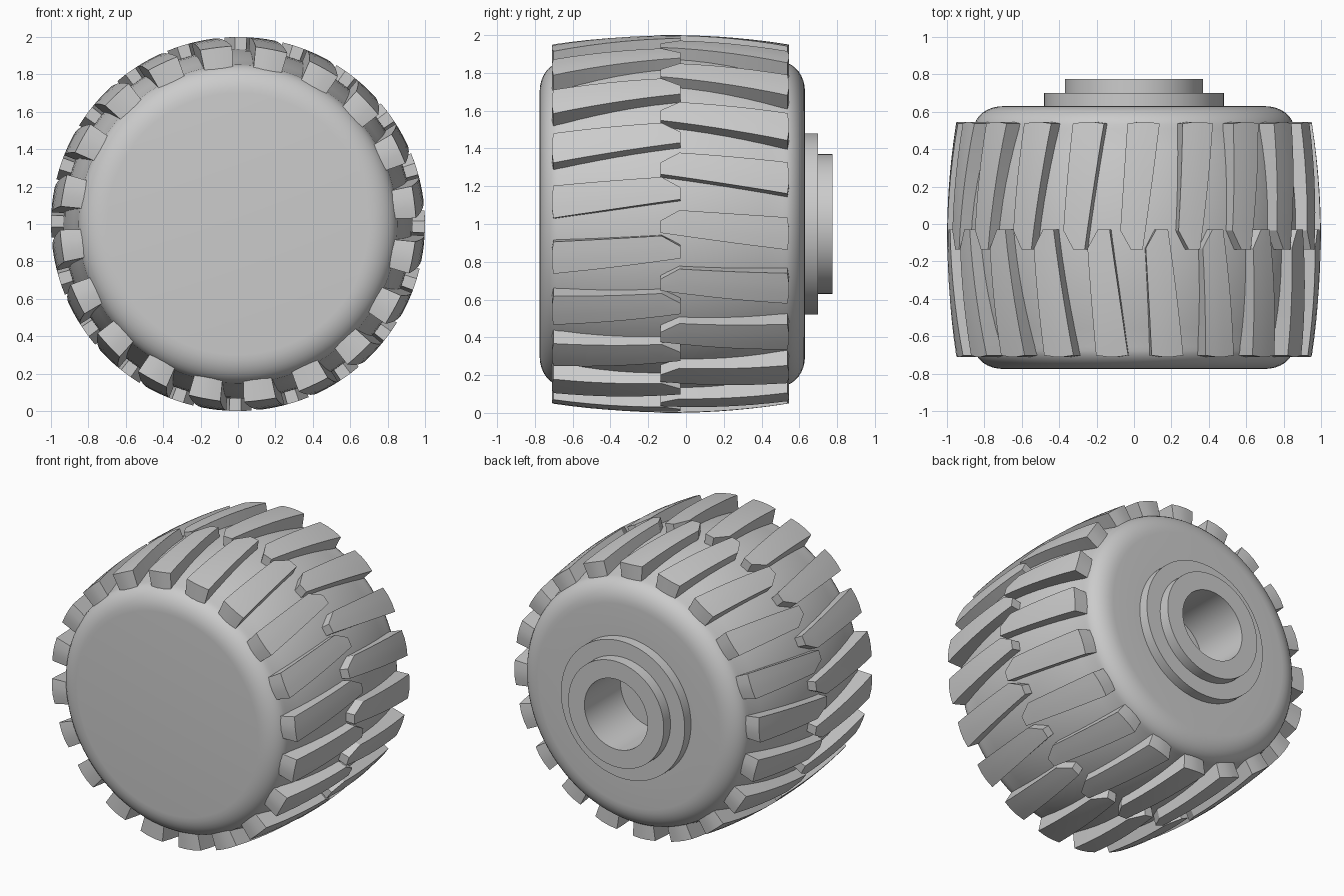
import bpy, bmesh, math

if "Cube" in bpy.data.objects:
    bpy.data.objects.remove(bpy.data.objects["Cube"])

gray = bpy.data.materials.new("mid_gray")
gray.diffuse_color = (0.6, 0.6, 0.6, 1)
gray.use_nodes = True
gray.node_tree.nodes["Principled BSDF"].inputs["Base Color"].default_value = gray.diffuse_color

MID = -0.0725       # middle of the wheel body along y
LUG_MID = -0.0825   # middle of the tread along y


def polar(r, y, a):
    return (r * math.cos(a), y, 1 + r * math.sin(a))


def finish(name, bm, angle=30):
    me = bpy.data.meshes.new(name)
    bm.to_mesh(me)
    bm.free()
    ob = bpy.data.objects.new(name, me)
    bpy.context.collection.objects.link(ob)
    me.materials.append(gray)
    bpy.ops.object.select_all(action='DESELECT')
    bpy.context.view_layer.objects.active = ob
    ob.select_set(True)
    bpy.ops.object.shade_smooth_by_angle(angle=math.radians(angle))
    return ob


def lathe(name, profile, n=96):
    """Revolve (radius, y) points about the axle."""
    bm = bmesh.new()
    rings = []
    for r, y in profile:
        if r == 0:
            rings.append([bm.verts.new((0, y, 1))] * n)
        else:
            rings.append([bm.verts.new(polar(r, y, 2 * math.pi * j / n)) for j in range(n)])
    for p, q in zip(rings, rings[1:]):
        for j in range(n):
            k = (j + 1) % n
            bm.faces.new(list(dict.fromkeys((p[j], q[j], q[k], p[k]))))
    return finish(name, bm)


# Wheel body: flat ends, rounded shoulders, crowned middle
def body_radius(y):
    return 0.935 - 0.08 * ((y - MID) / 0.5825) ** 2


shoulder = [(0.70 + 0.155 * math.sin(a), 0.12 * (1 - math.cos(a)))
            for a in [math.pi / 2 * i / 8 for i in range(9)]]
profile = [(0, -0.775)] + [(r, -0.775 + d) for r, d in shoulder]
for i in range(1, 12):
    y = MID - 0.5825 + 1.165 * i / 12
    profile.append((body_radius(y), y))
profile += [(r, 0.63 - d) for r, d in reversed(shoulder)] + [(0.46, 0.63)]
lathe("wheel_body", profile)

# Stepped hub with blind bore at the back
lathe("hub", [(0.48, 0.62), (0.48, 0.70), (0.37, 0.70), (0.37, 0.775),
              (0.245, 0.775), (0.245, 0.375), (0, 0.375)])


# Tread lugs: slanted tapering blocks with one clipped inner corner
def lerp(a, b, t):
    return a + (b - a) * t


def add_lug(bm, mirror, start):
    rows = []
    for i in range(8):
        if i < 7:
            t = i / 6
            y, hi = lerp(-0.71, -0.13, t), lerp(12.3, 14.4, t)
        else:
            y, hi = -0.03, 11.2
        lo = lerp(1.9, 7.5, (y + 0.71) / 0.68)
        outer, inner = [], []
        for c in range(4):
            yy = y + (0.008 if i == 0 and c in (0, 3) else 0)
            ang = math.radians(start + lerp(lo, hi, c / 3))
            top = 1 - 0.05 * ((yy - LUG_MID) / 0.63) ** 2
            base = min(body_radius(yy) - 0.025, 0.90)
            if mirror:
                yy = 2 * LUG_MID - yy
            outer.append(bm.verts.new(polar(top, yy, ang)))
            inner.append(bm.verts.new(polar(base, yy, ang)))
        rows.append(outer + inner[::-1])
    for p, q in zip(rows, rows[1:]):
        for j in range(8):
            k = (j + 1) % 8
            bm.faces.new((p[j], p[k], q[k], q[j]))
    for row in (rows[0], rows[-1]):
        for c in range(3):
            bm.faces.new((row[c], row[c + 1], row[6 - c], row[7 - c]))


for name, mirror, shift in (("front_tread_lugs", False, 0), ("back_tread_lugs", True, -10.2)):
    bm = bmesh.new()
    for i in range(20):
        add_lug(bm, mirror, shift + 18 * i)
    bmesh.ops.recalc_face_normals(bm, faces=bm.faces)
    finish(name, bm, 20)
